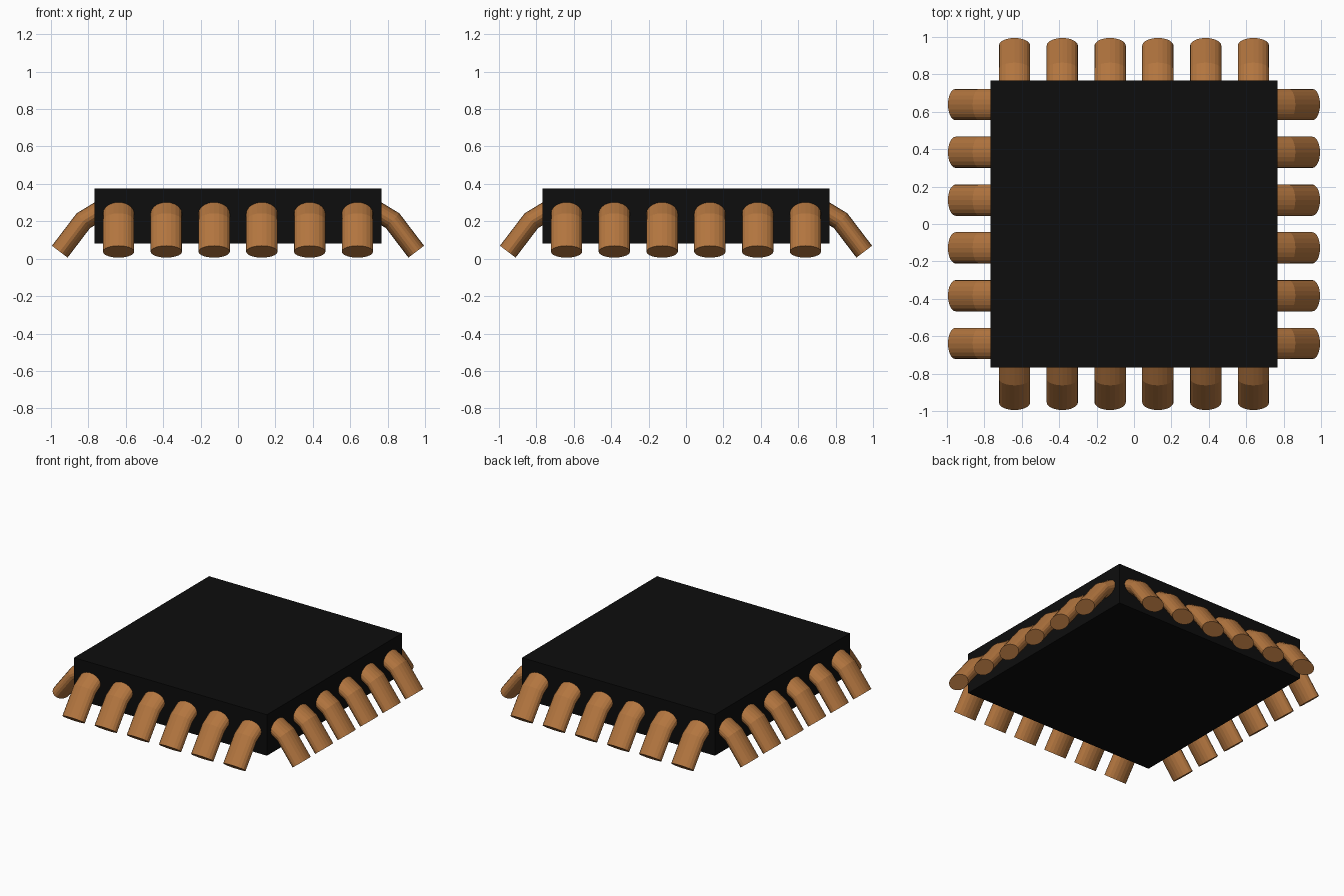
import bpy, bmesh, math
from mathutils import Vector, Matrix

if "Cube" in bpy.data.objects:
    bpy.data.objects.remove(bpy.data.objects["Cube"])

def material(name, rgb):
    m = bpy.data.materials.new(name)
    m.diffuse_color = (*rgb, 1)
    m.use_nodes = True
    m.node_tree.nodes["Principled BSDF"].inputs["Base Color"].default_value = m.diffuse_color
    return m

black = material("black_plastic", (0.004, 0.004, 0.004))
copper = material("copper", (0.45, 0.18, 0.05))

# Chip body
HALF, Z0, Z1 = 0.766, 0.082, 0.376
bpy.ops.mesh.primitive_cube_add(size=1, location=(0, 0, (Z0 + Z1) / 2))
body = bpy.context.object
body.name = "chip_body"
body.scale = (2 * HALF, 2 * HALF, Z1 - Z0)
body.data.materials.append(black)

# Bent pin: an elliptical section swept along a path in the x-z plane
PATH = [Vector(p) for p in ((0.735, 0.259), (0.827, 0.203), (0.953, 0.0375))]
SIDES, HALF_WIDTH, HALF_THICK = 20, 0.084, 0.0525

def pin_mesh():
    bm = bmesh.new()
    dirs = [(b - a).normalized() for a, b in zip(PATH, PATH[1:])]
    rings = []
    for i, p in enumerate(PATH):
        before, after = dirs[max(i - 1, 0)], dirs[min(i, len(dirs) - 1)]
        t = (before + after).normalized()
        across = Vector((-t.y, t.x)) * (HALF_THICK / t.dot(after))  # mitred bend
        ring = []
        for k in range(SIDES):
            a = 2 * math.pi * k / SIDES
            q = p + across * math.sin(a)
            ring.append(bm.verts.new((q.x, HALF_WIDTH * math.cos(a), q.y)))
        rings.append(ring)
    for r, s in zip(rings, rings[1:]):
        for k in range(SIDES):
            n = (k + 1) % SIDES
            bm.faces.new((r[k], r[n], s[n], s[k]))
    bm.faces.new(rings[0])
    bm.faces.new(rings[-1])
    bmesh.ops.recalc_face_normals(bm, faces=bm.faces)
    mesh = bpy.data.meshes.new("pin")
    bm.to_mesh(mesh)
    bm.free()
    mesh.materials.append(copper)
    return mesh

# Six pins on each of the four sides
pin = pin_mesh()
for s, side in enumerate(("right", "back", "left", "front")):
    for i in range(6):
        ob = bpy.data.objects.new(f"{side}_pin_{i + 1}", pin)
        ob.matrix_world = (Matrix.Rotation(s * math.pi / 2, 4, 'Z')
                           @ Matrix.Translation((0, (i - 2.5) * 0.2555, 0)))
        bpy.context.collection.objects.link(ob)
